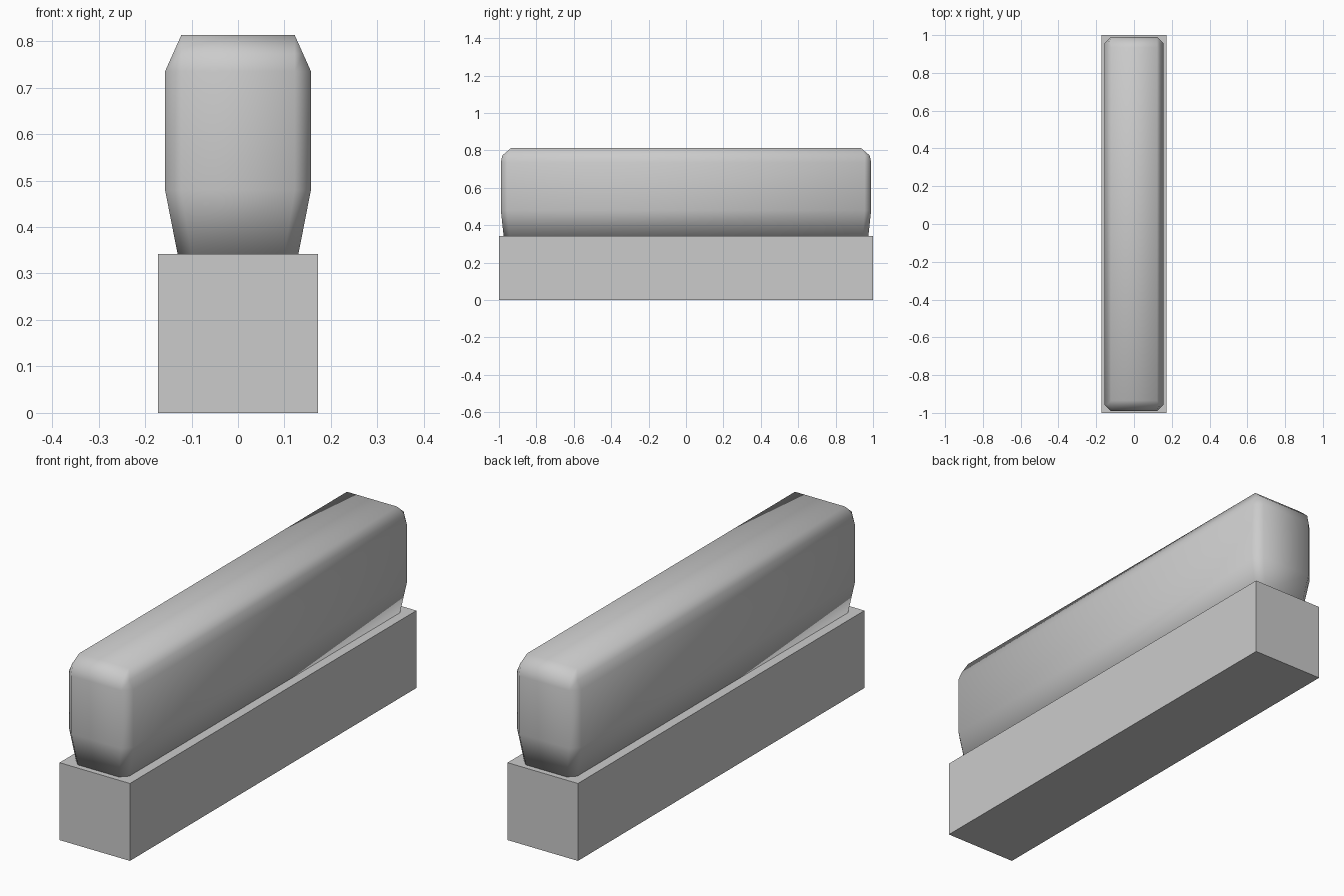
import bpy
import bmesh

cube = bpy.data.objects.get("Cube")
if cube:
    bpy.data.objects.remove(cube, do_unlink=True)

grey = bpy.data.materials.new("light grey")
grey.use_nodes = True
colour = (0.6, 0.6, 0.6, 1.0)
grey.diffuse_color = colour
grey.node_tree.nodes["Principled BSDF"].inputs["Base Color"].default_value = colour


def add_object(name, bm, smooth):
    bmesh.ops.recalc_face_normals(bm, faces=bm.faces)
    for face in bm.faces:
        face.smooth = smooth
    mesh = bpy.data.meshes.new(name)
    bm.to_mesh(mesh)
    bm.free()
    mesh.materials.append(grey)
    obj = bpy.data.objects.new(name, mesh)
    bpy.context.collection.objects.link(obj)
    return obj


def clipped_rectangle(bm, x, y, z, cut_x, cut_y):
    """Rectangle outline with its four corners cut off."""
    points = []
    for sx, sy in ((1, 1), (-1, 1), (-1, -1), (1, -1)):
        pair = [(sx * x, sy * (y - cut_y)), (sx * (x - cut_x), sy * y)]
        points += pair if sx * sy > 0 else pair[::-1]
    return [bm.verts.new((px, py, z)) for px, py in points]


# Square-edged base block
bm = bmesh.new()
bmesh.ops.create_cube(bm, size=1)
for v in bm.verts:
    v.co.x *= 0.344
    v.co.y *= 2.0
    v.co.z = (v.co.z + 0.5) * 0.342
add_object("base_block", bm, False)

# Soft upper bar: half width, half length, height, corner cuts
sections = [
    (0.130, 0.975, 0.342, 0.030, 0.030),
    (0.157, 0.990, 0.480, 0.035, 0.035),
    (0.157, 0.990, 0.735, 0.035, 0.035),
    (0.140, 0.982, 0.773, 0.018, 0.026),
    (0.122, 0.935, 0.813, 0.000, 0.000),
]
bm = bmesh.new()
rings = [clipped_rectangle(bm, *s) for s in sections]
for low, high in zip(rings, rings[1:]):
    for i in range(len(low)):
        j = (i + 1) % len(low)
        bm.faces.new((low[i], low[j], high[j], high[i]))
bm.faces.new(rings[0][::-1])
bm.faces.new(rings[-1])
bmesh.ops.remove_doubles(bm, verts=bm.verts, dist=0.0005)
add_object("upper_bar", bm, True)
